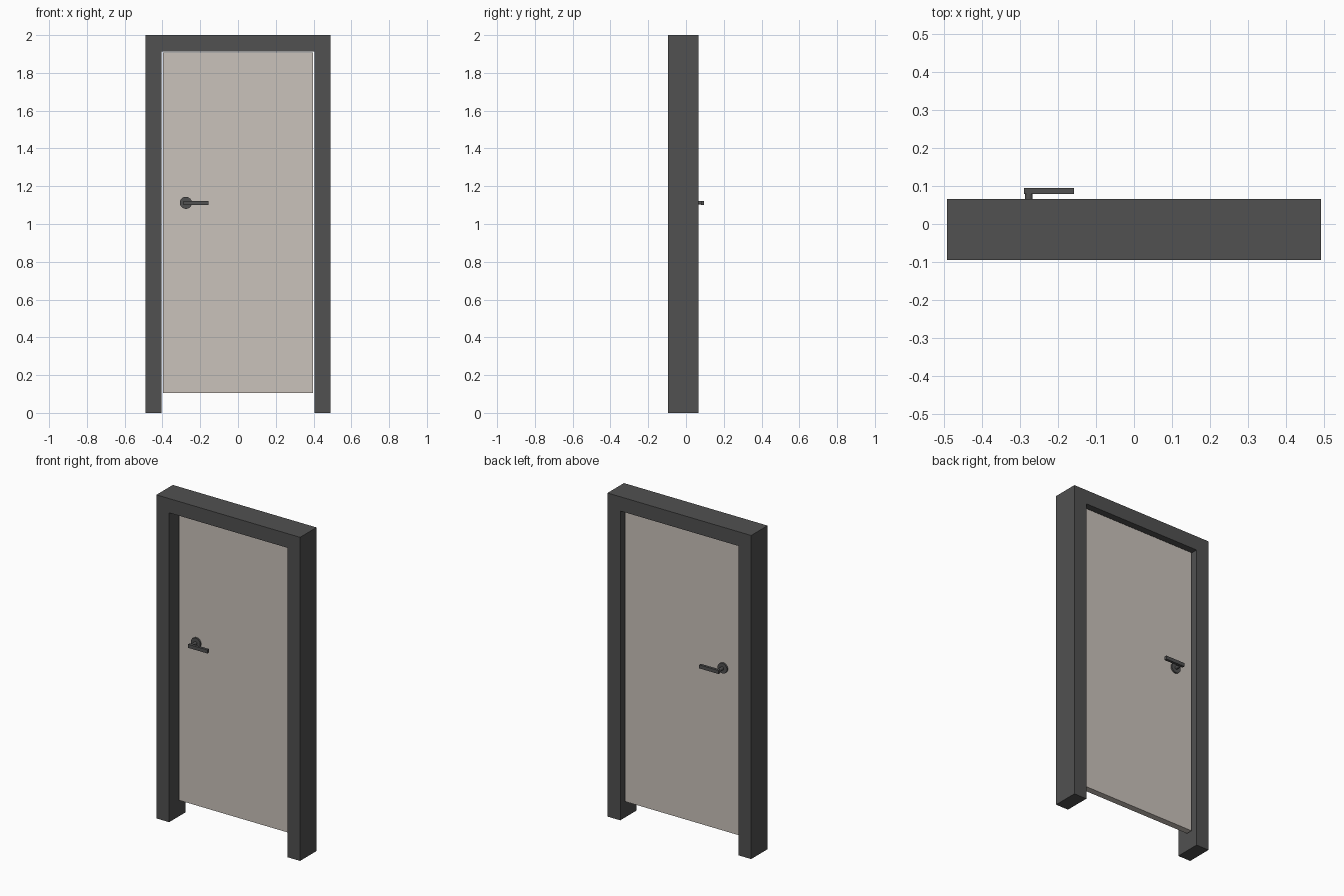
import bpy, bmesh, math
from mathutils import Matrix

if "Cube" in bpy.data.objects:
    bpy.data.objects.remove(bpy.data.objects["Cube"])


def material(name, rgb):
    m = bpy.data.materials.new(name)
    m.diffuse_color = (*rgb, 1)
    m.use_nodes = True
    m.node_tree.nodes["Principled BSDF"].inputs["Base Color"].default_value = m.diffuse_color
    return m


DARK = material("dark grey", (0.082, 0.082, 0.082))
PALE = material("warm pale grey", (0.59, 0.54, 0.495))


def finish(bm, name, mat):
    bmesh.ops.recalc_face_normals(bm, faces=bm.faces)
    me = bpy.data.meshes.new(name)
    bm.to_mesh(me)
    bm.free()
    me.materials.append(mat)
    ob = bpy.data.objects.new(name, me)
    bpy.context.collection.objects.link(ob)
    return ob


def box(name, lo, hi, mat):
    bm = bmesh.new()
    bmesh.ops.create_cube(bm, size=1)
    for v in bm.verts:
        v.co = [l + (c + 0.5) * (h - l) for l, h, c in zip(lo, hi, v.co)]
    return finish(bm, name, mat)


def disc(name, x, z, y0, y1, r, mat):
    bm = bmesh.new()
    mtx = Matrix.Translation((x, (y0 + y1) / 2, z)) @ Matrix.Rotation(math.pi / 2, 4, 'X')
    bmesh.ops.create_cone(bm, cap_ends=True, segments=24, radius1=r, radius2=r,
                          depth=abs(y1 - y0), matrix=mtx)
    ob = finish(bm, name, mat)
    bpy.context.view_layer.objects.active = ob
    ob.select_set(True)
    bpy.ops.object.shade_smooth_by_angle(angle=math.radians(35))
    ob.select_set(False)


# Frame: one U-shaped profile, extruded through the wall depth
W, IN, TOP = 0.491, 0.404, 1.912
outline = [(-W, 0), (-IN, 0), (-IN, TOP), (IN, TOP), (IN, 0), (W, 0), (W, 2), (-W, 2)]
bm = bmesh.new()
face = bm.faces.new([bm.verts.new((x, -0.095, z)) for x, z in outline])
ext = bmesh.ops.extrude_face_region(bm, geom=[face])
bmesh.ops.translate(bm, vec=(0, 0.16, 0),
                    verts=[g for g in ext["geom"] if isinstance(g, bmesh.types.BMVert)])
if not face.is_valid or len(bm.faces) < 10:
    bm.faces.new([v for v in bm.verts if v.co.y < 0][:8])
finish(bm, "door_frame", DARK)

# Door leaf
CY, HALF = 0.01, 0.02
box("door_leaf", (-0.396, CY - HALF, 0.105), (0.396, CY + HALF, 1.907), PALE)

# Handle on both sides: rosette, neck and lever
HX, HZ = -0.276, 1.112
for side, s in (("front", -1), ("back", 1)):
    f = CY + s * HALF
    disc(side + "_rosette", HX, HZ, f, f + s * 0.01, 0.032, DARK)
    disc(side + "_neck", HX, HZ, f, f + s * 0.052, 0.010, DARK)
    a, b = sorted((f + s * 0.049, f + s * 0.065))
    box(side + "_lever", (-0.289, a, HZ - 0.011), (-0.157, b, HZ + 0.011), DARK)
